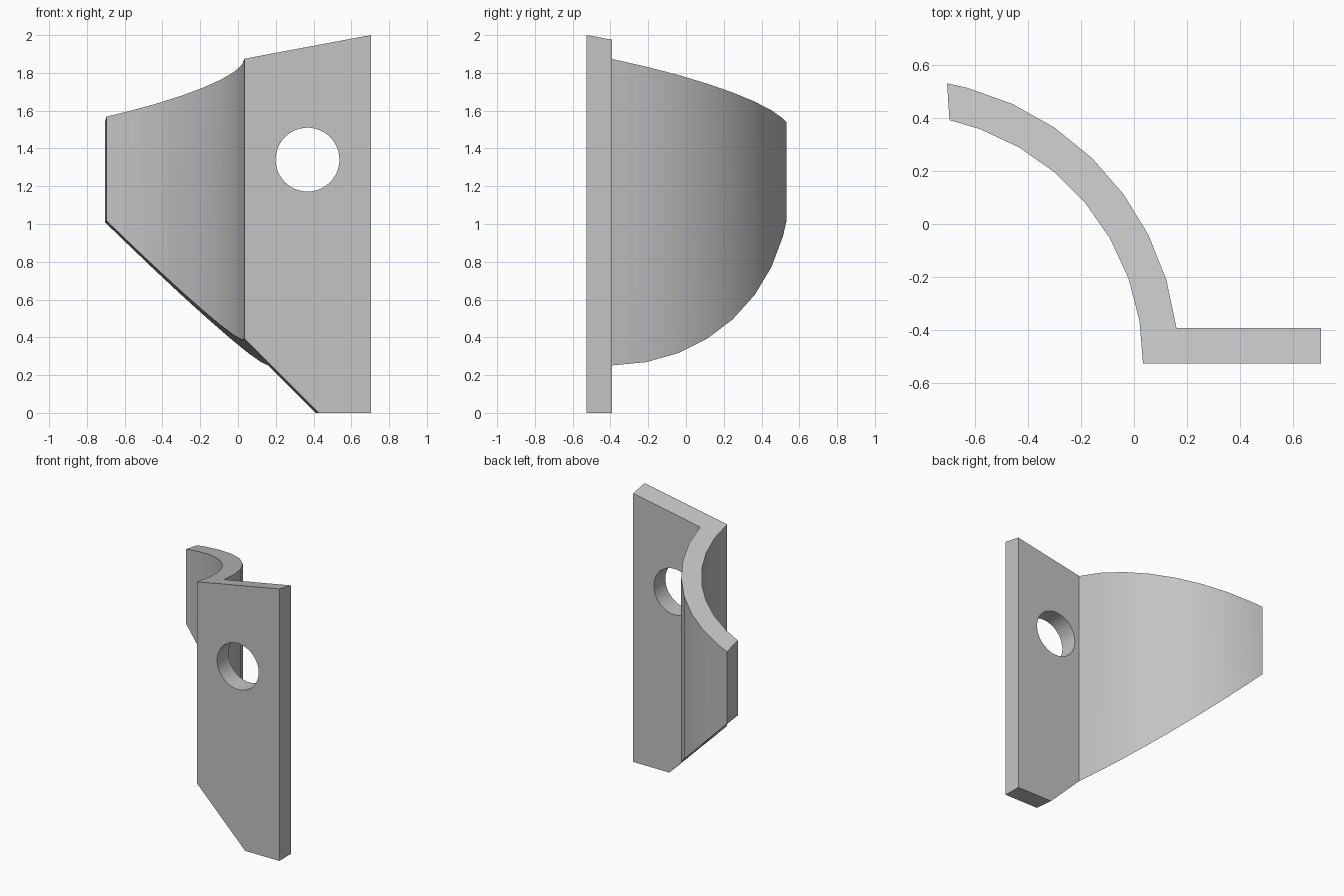
import bpy, bmesh, math

if "Cube" in bpy.data.objects:
    bpy.data.objects.remove(bpy.data.objects["Cube"])

# Main dimensions
CX, CY = -0.902, -0.521          # centre of the curved wall
R_OUT, R_IN = 1.07, 0.936
X0, X1 = 0.034, 0.705            # flat plate
Y0, Y1 = -0.527, -0.393


def top_z(x, y):
    return 1.875 + 0.187 * (x - X0) - 0.185 * (y - Y0)


def low_z(x, y):
    return max(0.0, 0.393 - (x - X0) - 0.115 * (y - Y0))


def cross_x(y):
    # where the sloping underside meets the floor
    return X0 + 0.393 - 0.115 * (y - Y0)


def arc(radius, degrees):
    return [(CX + radius * math.cos(math.radians(d)),
             CY + radius * math.sin(math.radians(d))) for d in degrees]


# Plan outline, counter-clockwise
outer = arc(R_OUT, [6.87] + [16.85 + 9.72 * k for k in range(7)] + [79.4])
inner = arc(R_IN, [77.3] + [9.7 + 10.05 * k for k in reversed(range(7))])
outline = [(X0, Y0), (cross_x(Y0), Y0), (X1, Y0), (X1, Y1), (cross_x(Y1), Y1)]
outline += outer + inner

# Bracket body: outline walls between the two sloping planes
bm = bmesh.new()
low = [bm.verts.new((x, y, low_z(x, y))) for x, y in outline]
top = [bm.verts.new((x, y, top_z(x, y))) for x, y in outline]
n = len(outline)
for i in range(n):
    j = (i + 1) % n
    bm.faces.new((low[i], low[j], top[j], top[i]))
bm.faces.new(top)
bm.faces.new(low[1:5][::-1])                    # level foot
bm.faces.new(([low[0], low[1]] + low[4:])[::-1])  # sloping underside
bmesh.ops.dissolve_limit(bm, angle_limit=math.radians(0.5),
                         verts=bm.verts[:], edges=bm.edges[:])
bmesh.ops.recalc_face_normals(bm, faces=bm.faces[:])
mesh = bpy.data.meshes.new("curved_bracket")
bm.to_mesh(mesh)
bm.free()
bracket = bpy.data.objects.new("curved_bracket", mesh)
bpy.context.collection.objects.link(bracket)

grey = bpy.data.materials.new("plain_grey")
grey.diffuse_color = (0.55, 0.55, 0.55, 1)
grey.use_nodes = True
grey.node_tree.nodes["Principled BSDF"].inputs["Base Color"].default_value = grey.diffuse_color
mesh.materials.append(grey)

# Round bolt hole through the plate
bpy.ops.mesh.primitive_cylinder_add(vertices=48, radius=0.169, depth=0.4,
                                    location=(0.368, (Y0 + Y1) / 2, 1.341),
                                    rotation=(math.pi / 2, 0, 0))
cutter = bpy.context.object
cutter.name = "hole_cutter"
cutter.hide_render = True
cutter.data.materials.append(grey)

mod = bracket.modifiers.new("bolt_hole", 'BOOLEAN')
mod.operation = 'DIFFERENCE'
mod.solver = 'EXACT'
mod.object = cutter
bpy.ops.object.select_all(action='DESELECT')
bracket.select_set(True)
bpy.context.view_layer.objects.active = bracket
bpy.ops.object.modifier_apply(modifier=mod.name)
bpy.data.objects.remove(cutter, do_unlink=True)

# Smooth curves, crisp edges
bpy.ops.object.shade_smooth_by_angle(angle=math.radians(30))
